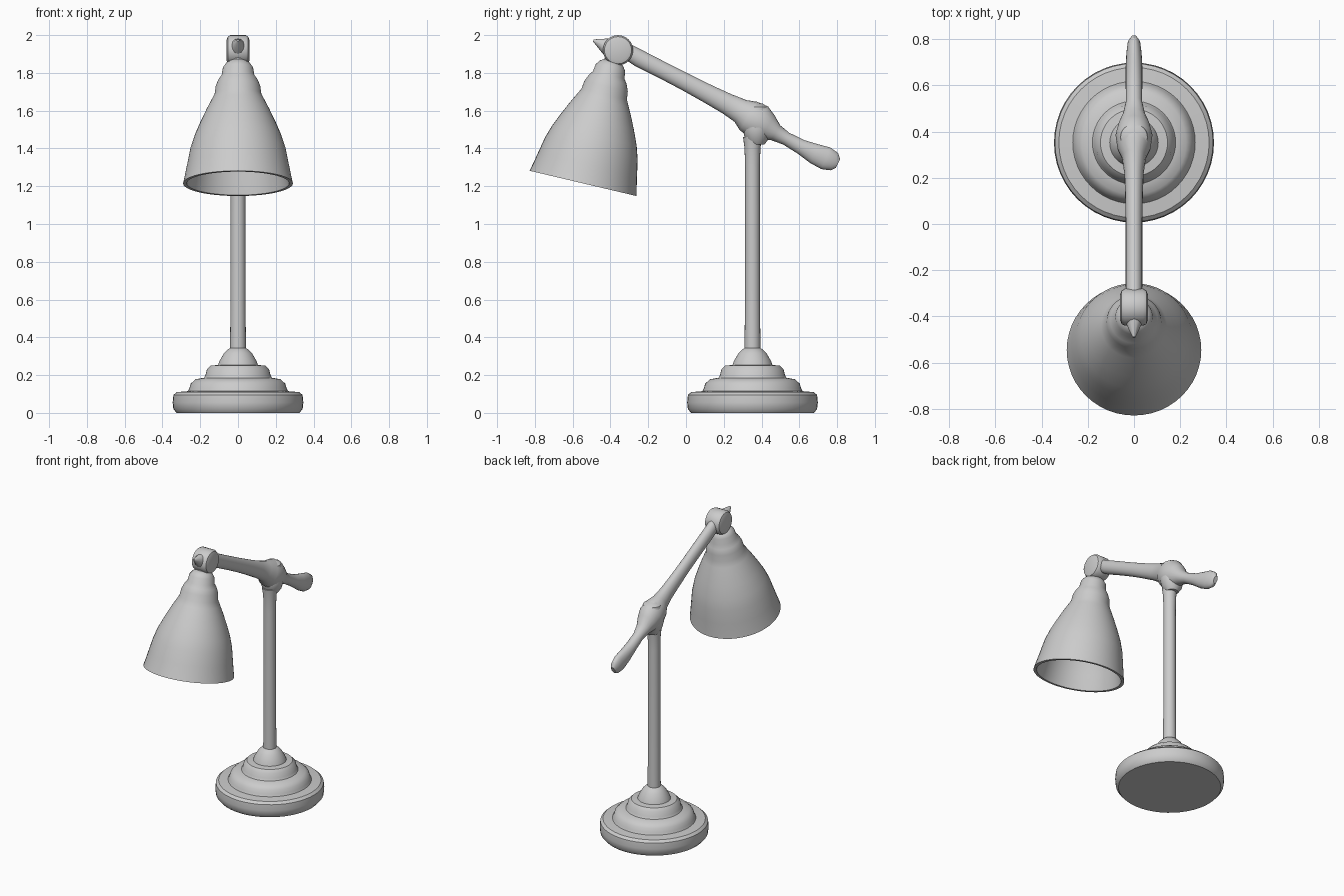
import bpy, bmesh
from math import sin, cos, pi, radians, atan2
from mathutils import Vector, Matrix


def finish(name, bm, angle=35):
    bmesh.ops.recalc_face_normals(bm, faces=bm.faces[:])
    me = bpy.data.meshes.new(name)
    bm.to_mesh(me)
    bm.free()
    ob = bpy.data.objects.new(name, me)
    bpy.context.collection.objects.link(ob)
    bpy.ops.object.select_all(action='DESELECT')
    ob.select_set(True)
    bpy.context.view_layer.objects.active = ob
    bpy.ops.object.shade_smooth_by_angle(angle=radians(angle))
    return ob


def skin(name, rings, angle=35):
    """Bridge a list of equal point rings and cap both ends."""
    bm = bmesh.new()
    vs = [[bm.verts.new(p) for p in ring] for ring in rings]
    n = len(vs[0])
    for a, b in zip(vs, vs[1:]):
        for i in range(n):
            j = (i + 1) % n
            bm.faces.new((a[i], a[j], b[j], b[i]))
    bm.faces.new(vs[0])
    bm.faces.new(vs[-1])
    return finish(name, bm, angle)


def lathe(name, profile, matrix, n=48, angle=35):
    """Turn (radius, height) points about the local z axis."""
    return skin(name, [[matrix @ Vector((r * cos(2 * pi * i / n), r * sin(2 * pi * i / n), z))
                        for i in range(n)] for r, z in profile], angle)


def rod(name, stations, n=20):
    """Loft ellipses (y, z, half width in x, half depth) along a path in the yz plane."""
    rings = []
    for k, (y, z, rx, rd) in enumerate(stations):
        a, b = stations[max(k - 1, 0)], stations[min(k + 1, len(stations) - 1)]
        t = Vector((0, b[0] - a[0], b[1] - a[1])).normalized()
        side = Vector((0, -t.z, t.y))
        rings.append([Vector((rx * cos(2 * pi * i / n), y, z)) + side * rd * sin(2 * pi * i / n)
                      for i in range(n)])
    return skin(name, rings)


stand = Matrix.Translation((0, 0.352, 0))

# Stepped round base
lathe("base", [(0.325, 0.0), (0.342, 0.02), (0.346, 0.055), (0.342, 0.095), (0.325, 0.11),
               (0.265, 0.115), (0.258, 0.13), (0.25, 0.155), (0.225, 0.178), (0.18, 0.186),
               (0.172, 0.2), (0.165, 0.23), (0.145, 0.25), (0.105, 0.254), (0.098, 0.275),
               (0.075, 0.315), (0.052, 0.338), (0.035, 0.345)], stand)

# Upright pole
lathe("pole", [(0.042, 0.32), (0.04, 0.6), (0.039, 1.3), (0.042, 1.4), (0.05, 1.46)], stand, 20)

# Tilted arm with swollen pivot and flattened tail grip
rod("arm", [(-0.33, 1.925, 0.035, 0.04), (-0.25, 1.878, 0.036, 0.046), (-0.12, 1.812, 0.036, 0.045),
            (0.0, 1.75, 0.036, 0.046), (0.12, 1.687, 0.038, 0.05), (0.22, 1.635, 0.042, 0.056),
            (0.29, 1.598, 0.052, 0.066), (0.33, 1.572, 0.072, 0.088), (0.385, 1.54, 0.08, 0.096),
            (0.43, 1.512, 0.068, 0.074), (0.475, 1.483, 0.048, 0.046), (0.53, 1.452, 0.035, 0.035),
            (0.61, 1.408, 0.036, 0.04), (0.68, 1.372, 0.036, 0.054), (0.74, 1.348, 0.033, 0.062),
            (0.785, 1.33, 0.027, 0.05), (0.805, 1.32, 0.014, 0.025)])

# Pivot collar on top of the pole
lathe("pivot_collar", [(0.04, 1.42), (0.062, 1.45), (0.075, 1.5), (0.07, 1.57), (0.058, 1.62),
                       (0.03, 1.638)], Matrix.Translation((0, 0.375, 0)), 24)

# Knuckle joint at the arm tip, turned about x
lathe("knuckle", [(0.055, -0.06), (0.072, -0.054), (0.08, -0.04), (0.08, 0.04), (0.072, 0.054),
                  (0.055, 0.06)],
      Matrix.Translation((0, -0.36, 1.92)) @ Matrix.Rotation(pi / 2, 4, 'Y'), 24)

# Pointed set screw
rod("set_screw", [(-0.37, 1.92, 0.045, 0.065), (-0.43, 1.945, 0.035, 0.04),
                  (-0.49, 1.972, 0.006, 0.006)], 12)

# Hollow bell shade, inside wall first, hung at a slight tilt
tilt = atan2(0.13, 0.55)
hang = Matrix.Translation((0, -0.545, 1.215)) @ Matrix.Rotation(-tilt, 4, 'X')
outer = [(0.291, 0.0), (0.282, 0.04), (0.27, 0.1), (0.252, 0.19), (0.23, 0.26), (0.198, 0.335),
         (0.165, 0.405), (0.142, 0.45), (0.124, 0.485), (0.118, 0.53), (0.103, 0.565),
         (0.086, 0.59), (0.08, 0.63), (0.062, 0.655), (0.04, 0.668)]
inner = [(r - 0.02, z) for r, z in outer[:9]]
lathe("shade", [(0.03, 0.51)] + inner[::-1] + outer, hang)

# Short neck linking shade and knuckle
lathe("shade_neck", [(0.05, 0.6), (0.04, 0.66), (0.045, 0.72)], hang, 20)
